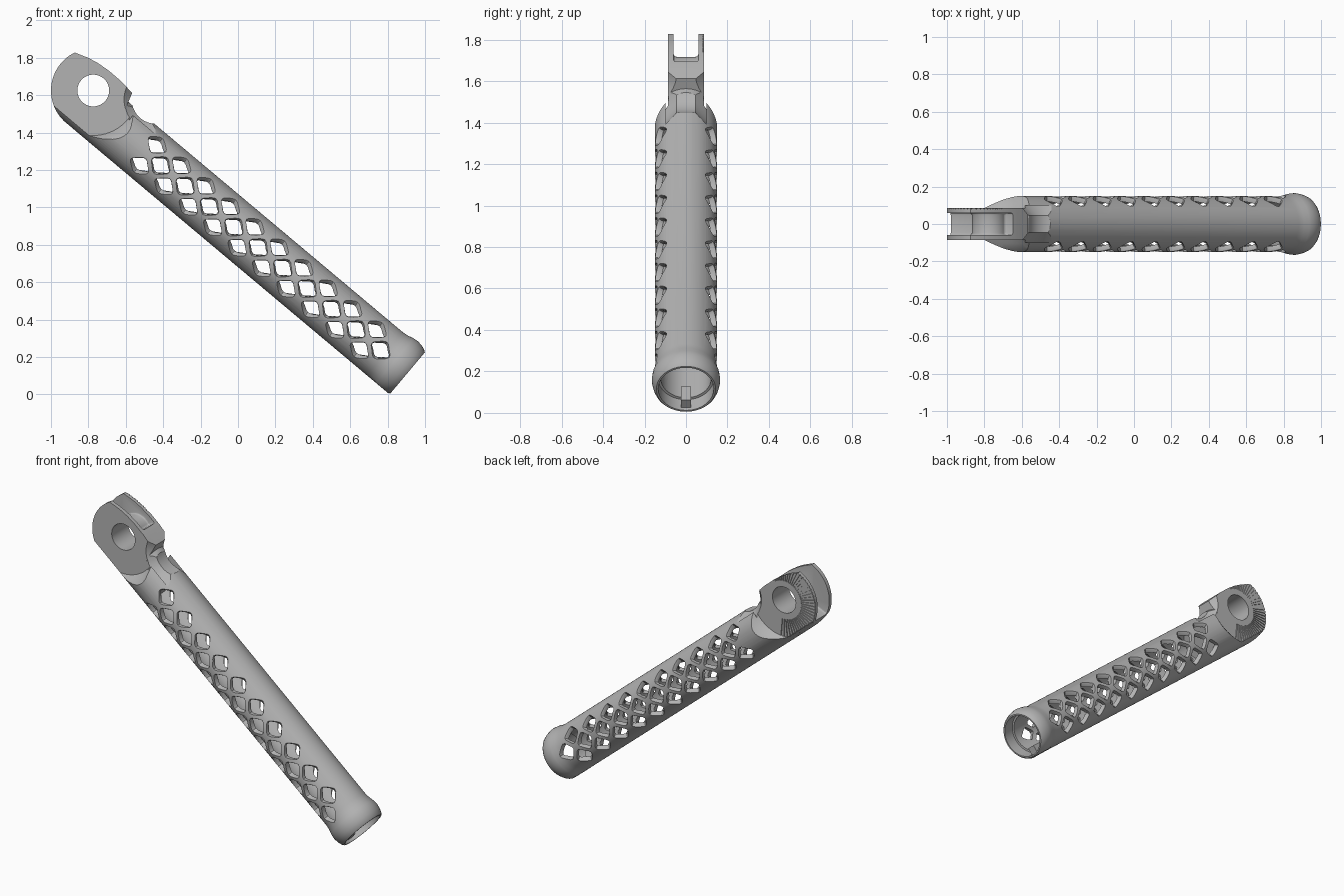
import bpy, bmesh
from math import sin, cos, pi, radians
from mathutils import Matrix

if "Cube" in bpy.data.objects:
    bpy.data.objects.remove(bpy.data.objects["Cube"])

grey = bpy.data.materials.new("grey metal")
grey.use_nodes = True
colour = (0.45, 0.45, 0.45, 1)
grey.diffuse_color = colour
grey.node_tree.nodes["Principled BSDF"].inputs["Base Color"].default_value = colour

# Working frame: x along the tube from the open end, z across it, y sideways
R = 0.15
PIN = (2.258, 0.076)
SIDE = 0.085


def finish(name, bm):
    bmesh.ops.recalc_face_normals(bm, faces=bm.faces)
    mesh = bpy.data.meshes.new(name)
    bm.to_mesh(mesh)
    bm.free()
    ob = bpy.data.objects.new(name, mesh)
    bpy.context.collection.objects.link(ob)
    mesh.materials.append(grey)
    return ob


def loft(bm, rings):
    """Skin a list of equal point rings and cap both ends."""
    vs = [[bm.verts.new(p) for p in ring] for ring in rings]
    n = len(vs[0])
    for a, b in zip(vs, vs[1:]):
        for i in range(n):
            j = (i + 1) % n
            bm.faces.new((a[i], a[j], b[j], b[i]))
    bm.faces.new(vs[0][::-1])
    bm.faces.new(vs[-1])


def lathe(name, prof, axis="x", centre=(0, 0), n=64):
    """Turn (position, radius) pairs about x, or about y at the centre."""
    def ring(p, r):
        a = [2 * pi * i / n for i in range(n)]
        if axis == "x":
            return [(p, r * cos(t), r * sin(t)) for t in a]
        return [(centre[0] + r * cos(t), p, centre[1] + r * sin(t)) for t in a]
    bm = bmesh.new()
    loft(bm, [ring(p, r) for p, r in prof])
    return finish(name, bm)


def prism(name, pts, half):
    bm = bmesh.new()
    loft(bm, [[(x, y, z) for x, z in pts] for y in (-half, half)])
    return finish(name, bm)


def arc(c, r, a0, a1, n=20):
    steps = [radians(a0 + (a1 - a0) * i / n) for i in range(n + 1)]
    return [(c[0] + r * cos(t), c[1] + r * sin(t)) for t in steps]


def apply(ob, mod):
    with bpy.context.temp_override(object=ob, active_object=ob, selected_objects=[ob]):
        bpy.ops.object.modifier_apply(modifier=mod.name)


def combine(ob, other, op="DIFFERENCE"):
    mod = ob.modifiers.new("combine", "BOOLEAN")
    mod.operation, mod.object, mod.solver = op, other, "EXACT"
    apply(ob, mod)
    bpy.data.objects.remove(other)


# Tube with a swollen rim, flat along the underside
body = lathe("lattice_lever", [(0, 0.143), (0.012, 0.152), (0.035, 0.16), (0.065, 0.165),
                               (0.095, 0.162), (0.125, 0.154), (0.16, R), (2.2, R)])
for v in body.data.vertices:
    v.co.z = max(v.co.z, -R)

# Side flats that flare out to the round tube
for s in (-1, 1):
    combine(body, lathe("side_cutter", [(s * SIDE, 0.24), (s * 0.105, 0.252), (s * 0.13, 0.27),
                                        (s * 0.155, 0.30), (s * 0.25, 0.36)], "y", PIN))

# Lug plate, rounded underneath like the tube
outline = [(1.9, -0.15)] + arc(PIN, 0.226, -90, 24, 28) + [
    (2.39, 0.193), (2.33, 0.205), (2.26, 0.211), (2.18, 0.21), (2.09, 0.2), (2.06, 0.1), (1.9, 0.1)]
lug = prism("lug", outline, SIDE + 0.001)
under = arc((0, 0), R - 0.0003, 180, 360, 32)
section = under + [(R, 0.4), (-R, 0.4)]
bm = bmesh.new()
loft(bm, [[(x, y, z) for y, z in section] for x in (1.7, 2.7)])
combine(lug, finish("underside", bm), "INTERSECT")
combine(body, lug, "UNION")

# Scooped neck with chamfered flanks
combine(body, lathe("neck_cutter", [(-0.1, 0.185), (-0.045, 0.13), (0.045, 0.13), (0.1, 0.185)],
                    "y", (1.97, 0.255)))

# Fork slot that leaves a boss round the pin hole
slot = prism("slot_cutter", [(2.385, -0.187)] + arc(PIN, 0.093, -66, 114, 18) +
             [(2.195, 0.244), (2.3, 0.4), (2.6, 0.3), (2.6, -0.3)], 0.06)
bevel = slot.modifiers.new("round", "BEVEL")
bevel.width, bevel.segments = 0.02, 3
bevel.limit_method, bevel.angle_limit = "ANGLE", radians(75)
apply(slot, bevel)
combine(body, slot)
combine(body, lathe("pin_cutter", [(-0.3, 0.085), (0.3, 0.085)], "y", PIN, 48))

# Hollow bore with a wider mouth
combine(body, lathe("bore_cutter", [(-0.05, 0.134), (0.08, 0.134), (0.081, 0.122), (1.88, 0.122)]))


# Diamond windows, three staggered rows on each side, chamfered outside
def diamond(scale):
    a, b, k = 0.064 * scale, radians(23) * scale, 0.2
    corners = [(a, 0), (0, b), (-a, 0), (0, -b)]
    pts = []
    for i, (x, t) in enumerate(corners):
        for px, pt in (corners[i - 1], corners[(i + 1) % 4]):
            pts.append((x + (px - x) * k, t + (pt - t) * k))
        pts.insert(-1, (x * 0.88, t * 0.88))
    return pts


bm = bmesh.new()
for side in (0, pi):
    for row in (-1, 0, 1):
        for i in range(10):
            s0 = (1.724 if row == 0 else 1.81) - 0.1705 * i
            t0 = side + row * pi / 6
            loft(bm, [[(s0 + x, r * cos(t0 + t), r * sin(t0 + t)) for x, t in diamond(k)]
                      for r, k in ((0.09, 1), (0.142, 1), (0.158, 1.12), (0.2, 1.12))])
combine(body, finish("window_cutter", bm))

# Radial serrations on the back face of the fork
bm = bmesh.new()
for i in range(40):
    t = radians(-135 + 5.5 * i)
    w = 0.0028
    loft(bm, [[(PIN[0] + r * cos(t) - q * sin(t), y, PIN[1] + r * sin(t) + q * cos(t))
               for r, q in ((0.125, -w), (0.24, -w), (0.24, w), (0.125, w))]
              for y in (-0.11, -0.080)])
combine(body, finish("serration_cutter", bm))

# Locating key inside the mouth
bm = bmesh.new()
bmesh.ops.create_cube(bm, size=1, matrix=Matrix.Translation((0.07, 0, -0.11)) @
                      Matrix.Diagonal((0.1, 0.05, 0.05, 1)))
key = finish("locating_key", bm)

# Tilt into place
c, s = cos(radians(40)), sin(radians(40))
place = Matrix(((-c, 0, s, 0.907), (0, -1, 0, 0), (s, 0, c, 0.115), (0, 0, 0, 1)))
for ob in (body, key):
    ob.data.transform(place)
    for o in bpy.context.selected_objects:
        o.select_set(False)
    ob.select_set(True)
    bpy.context.view_layer.objects.active = ob
    bpy.ops.object.shade_smooth_by_angle(angle=radians(25))
